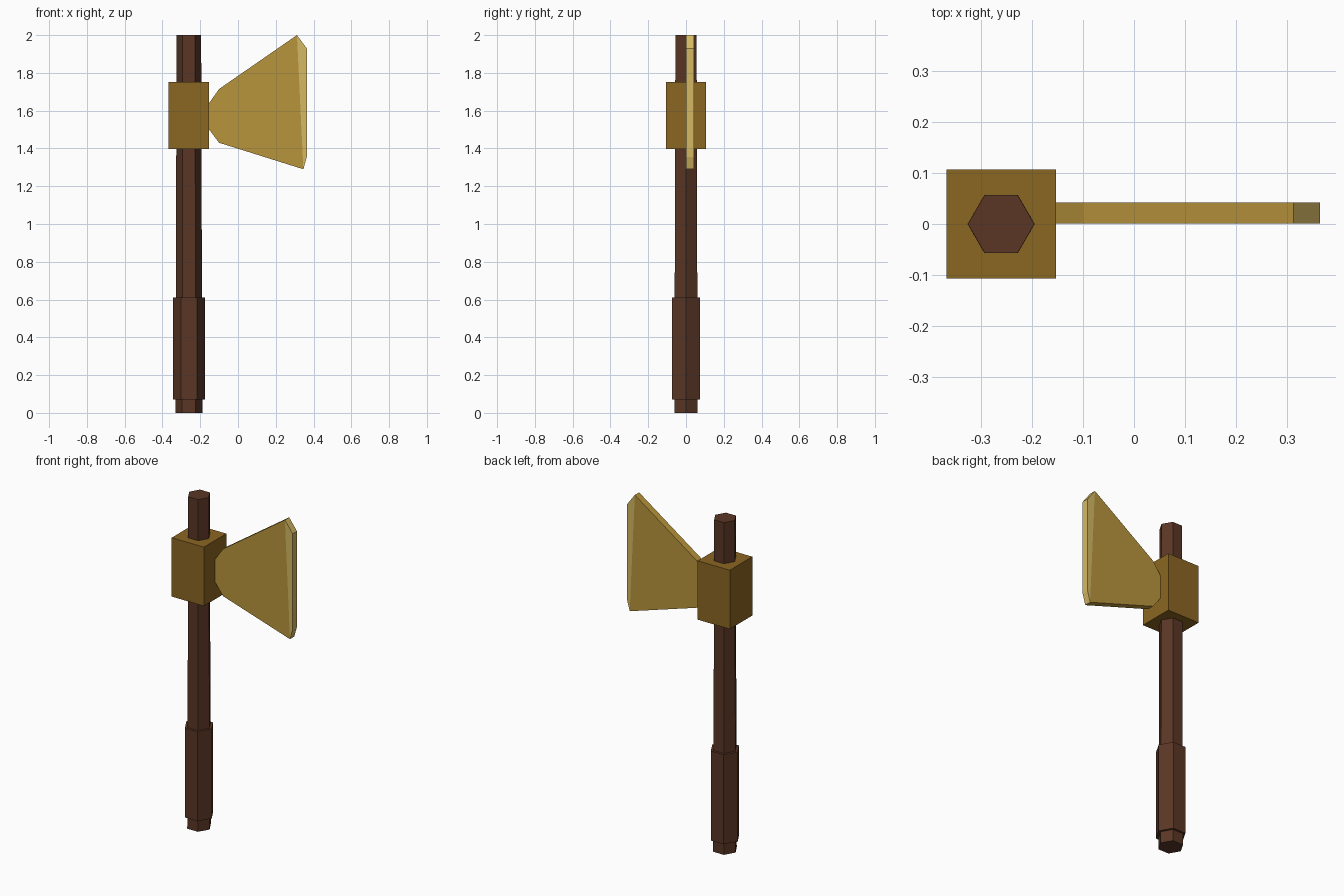
import bpy, bmesh, math

if "Cube" in bpy.data.objects:
    bpy.data.objects.remove(bpy.data.objects["Cube"])


def material(name, rgb):
    m = bpy.data.materials.new(name)
    lin = [((c / 255 + 0.055) / 1.055) ** 2.4 for c in rgb]
    m.diffuse_color = (*lin, 1)
    m.use_nodes = True
    m.node_tree.nodes["Principled BSDF"].inputs["Base Color"].default_value = m.diffuse_color
    return m


WOOD = material("dark wood", (90, 54, 37))
BRASS = material("dark brass", (139, 102, 34))
BLADE = material("gold blade", (185, 149, 60))
EDGE = material("pale cutting edge", (213, 185, 100))
AXIS = -0.26


def hex_bar(name, r_low, r_high, z0, z1):
    bpy.ops.mesh.primitive_cone_add(vertices=6, radius1=r_low, radius2=r_high,
                                    depth=z1 - z0, location=(AXIS, 0, (z0 + z1) / 2),
                                    rotation=(0, 0, math.pi / 6))
    ob = bpy.context.object
    ob.name = name
    ob.data.materials.append(WOOD)


def plate(name, outline, y0, y1, mat):
    bm = bmesh.new()
    face = bm.faces.new([bm.verts.new((x, y0, z)) for x, z in outline])
    ext = bmesh.ops.extrude_face_region(bm, geom=[face])["geom"]
    bmesh.ops.translate(bm, vec=(0, y1 - y0, 0),
                        verts=[v for v in ext if isinstance(v, bmesh.types.BMVert)])
    bmesh.ops.recalc_face_normals(bm, faces=bm.faces)
    me = bpy.data.meshes.new(name)
    bm.to_mesh(me)
    bm.free()
    me.materials.append(mat)
    bpy.context.collection.objects.link(bpy.data.objects.new(name, me))


# Wooden shaft and thicker grip
hex_bar("shaft", 0.071, 0.065, 0, 2)
hex_bar("grip", 0.085, 0.085, 0.07, 0.61)

# Square head block around the shaft
bpy.ops.mesh.primitive_cube_add(size=1, location=(AXIS, 0, 1.575))
block = bpy.context.object
block.name = "head_block"
block.scale = (0.214, 0.214, 0.355)
block.data.materials.append(BRASS)

# Flared blade and its cutting edge
plate("blade", [(-0.153, 1.50), (-0.10, 1.43), (0.346, 1.29), (0.312, 2.0),
                (-0.10, 1.715), (-0.153, 1.64)], 0.001, 0.042, BLADE)
plate("cutting_edge", [(0.346, 1.29), (0.364, 1.355), (0.364, 1.93), (0.312, 2.0)],
      0.001, 0.042, EDGE)
